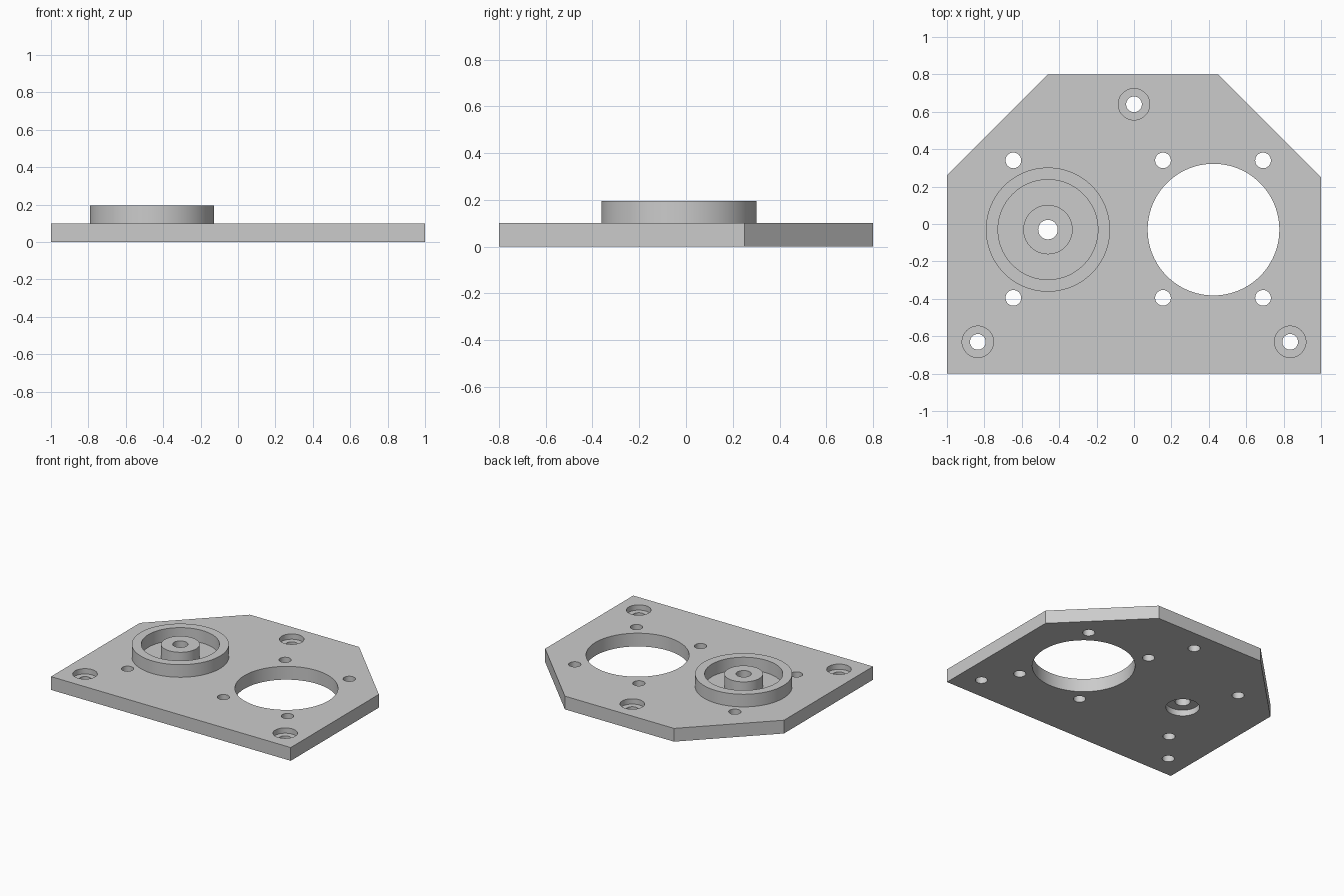
import bpy, bmesh, math

if "Cube" in bpy.data.objects:
    bpy.data.objects.remove(bpy.data.objects["Cube"], do_unlink=True)

THICK = 0.10      # plate thickness
RIM_TOP = 0.195   # height of bearing ring and boss
HUB = (-0.46, -0.03)
BORE = (0.425, -0.03)

grey = bpy.data.materials.new("light grey metal")
grey.use_nodes = True
colour = (0.6, 0.6, 0.6, 1)
grey.diffuse_color = colour
grey.node_tree.nodes["Principled BSDF"].inputs["Base Color"].default_value = colour


def prism(name, outline, z0, z1):
    """Solid made by extruding a closed outline upward."""
    bm = bmesh.new()
    face = bm.faces.new([bm.verts.new((x, y, z0)) for x, y in outline])
    top = bmesh.ops.extrude_face_region(bm, geom=[face])["geom"]
    verts = [v for v in top if isinstance(v, bmesh.types.BMVert)]
    bmesh.ops.translate(bm, verts=verts, vec=(0, 0, z1 - z0))
    bmesh.ops.recalc_face_normals(bm, faces=bm.faces)
    mesh = bpy.data.meshes.new(name)
    bm.to_mesh(mesh)
    bm.free()
    mesh.materials.append(grey)
    ob = bpy.data.objects.new(name, mesh)
    bpy.context.collection.objects.link(ob)
    return ob


def disc(name, centre, r, z0, z1, sides=64):
    angles = [2 * math.pi * i / sides for i in range(sides)]
    return prism(name, [(centre[0] + r * math.cos(a), centre[1] + r * math.sin(a))
                        for a in angles], z0, z1)


def combine(target, tool, operation):
    """Apply a boolean and remove the tool."""
    mod = target.modifiers.new("bool", 'BOOLEAN')
    mod.operation, mod.object, mod.solver = operation, tool, 'EXACT'
    bpy.context.view_layer.objects.active = target
    bpy.ops.object.modifier_apply(modifier=mod.name)
    bpy.data.objects.remove(tool, do_unlink=True)


# Base plate with two clipped rear corners
plate = prism("mounting_plate", [(-1, -0.8), (1, -0.8), (1, 0.25), (0.45, 0.8),
                                 (-0.46, 0.8), (-1, 0.26)], 0, THICK)

# Raised bearing ring and its central boss
ring = disc("bearing_ring", HUB, 0.332, THICK - 0.02, RIM_TOP, 96)
combine(ring, disc("ring_cutter", HUB, 0.267, 0, 0.3, 96), 'DIFFERENCE')
combine(plate, ring, 'UNION')
combine(plate, disc("boss", HUB, 0.132, THICK - 0.02, RIM_TOP), 'UNION')

# Boss hole with a wider recess underneath
combine(plate, disc("boss_hole", HUB, 0.052, -0.1, 0.3), 'DIFFERENCE')
combine(plate, disc("under_recess", HUB, 0.115, -0.1, 0.045), 'DIFFERENCE')

# Large motor opening
combine(plate, disc("motor_opening", BORE, 0.352, -0.1, 0.3, 96), 'DIFFERENCE')

# Plain fixing holes
for x in (-0.645, 0.155, 0.69):
    for y in (0.34, -0.395):
        combine(plate, disc("fixing_hole", (x, y), 0.042, -0.1, 0.3, 32), 'DIFFERENCE')

# Counterbored screw holes
for spot in ((0, 0.64), (-0.835, -0.63), (0.835, -0.63)):
    combine(plate, disc("screw_hole", spot, 0.042, -0.1, 0.3, 32), 'DIFFERENCE')
    combine(plate, disc("counterbore", spot, 0.084, THICK - 0.04, 0.3, 48), 'DIFFERENCE')

# Smooth round walls, crisp edges
bpy.ops.object.select_all(action='DESELECT')
plate.select_set(True)
bpy.context.view_layer.objects.active = plate
bpy.ops.object.shade_smooth_by_angle(angle=math.radians(30))
